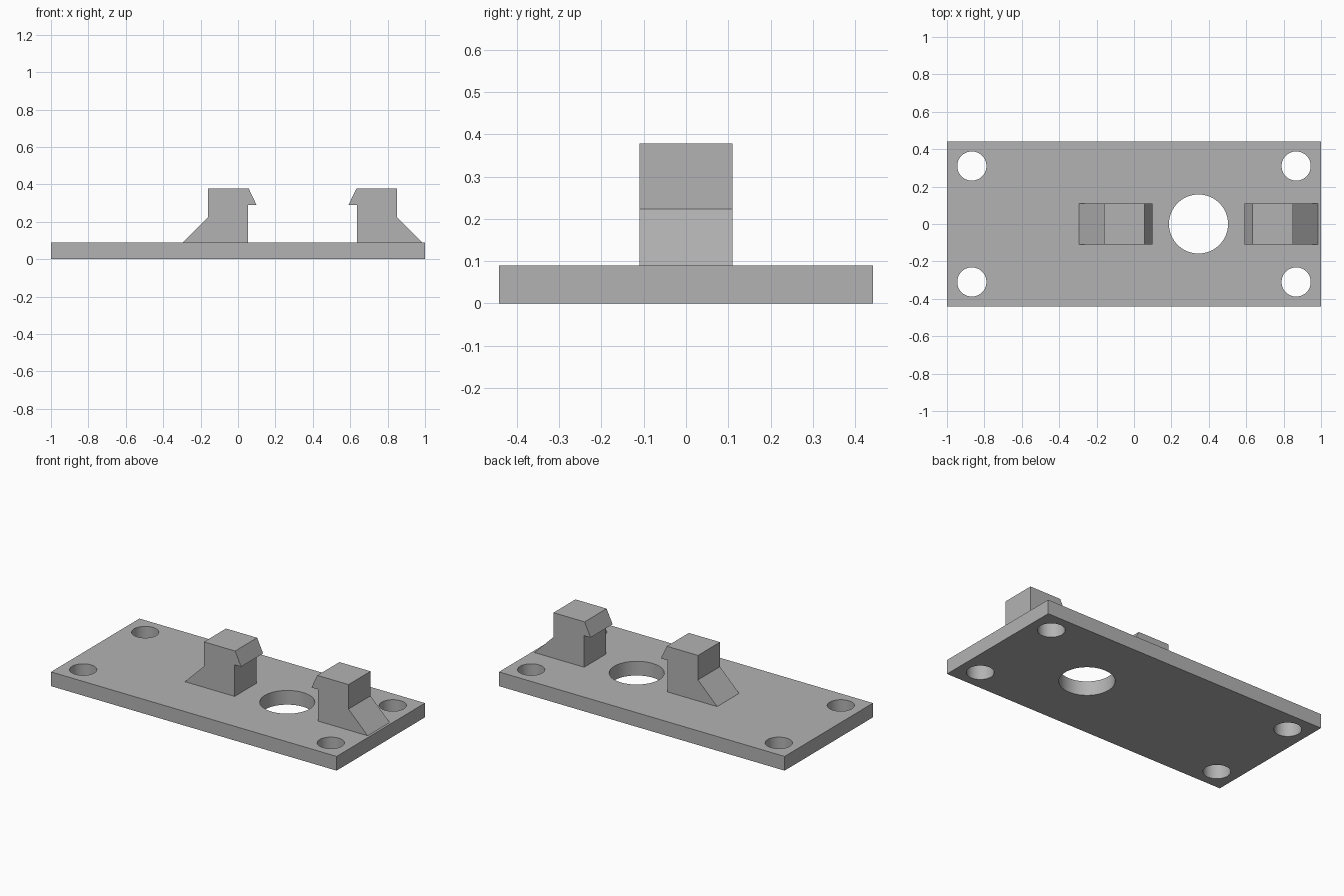
import bpy
import bmesh

cube = bpy.data.objects.get("Cube")
if cube:
    bpy.data.objects.remove(cube, do_unlink=True)

PLATE_TOP = 0.09
HOLE_X = 0.345  # centre of the large hole and of the clip pair

grey = bpy.data.materials.new("plain grey")
grey.use_nodes = True
colour = (0.45, 0.45, 0.45, 1)
grey.diffuse_color = colour
grey.node_tree.nodes["Principled BSDF"].inputs["Base Color"].default_value = colour


def clip(name, side):
    """Extrude the side profile of a clip; side +1 is the left clip, -1 the right."""
    profile = [(0.64, PLATE_TOP), (0.506, 0.223), (0.506, 0.378), (0.288, 0.378),
               (0.246, 0.29), (0.291, 0.29), (0.291, PLATE_TOP)]
    bm = bmesh.new()
    face = bm.faces.new([bm.verts.new((HOLE_X + side * x, -0.11, z)) for x, z in profile])
    moved = bmesh.ops.extrude_face_region(bm, geom=[face])["geom"]
    verts = [v for v in moved if isinstance(v, bmesh.types.BMVert)]
    bmesh.ops.translate(bm, verts=verts, vec=(0, 0.22, 0))
    bmesh.ops.recalc_face_normals(bm, faces=bm.faces)
    mesh = bpy.data.meshes.new(name)
    bm.to_mesh(mesh)
    bm.free()
    obj = bpy.data.objects.new(name, mesh)
    bpy.context.collection.objects.link(obj)
    mesh.materials.append(grey)


# Base plate
bpy.ops.mesh.primitive_cube_add(size=1, location=(0, 0, PLATE_TOP / 2))
plate = bpy.context.object
plate.name = "base_plate"
plate.scale = (2, 0.884, PLATE_TOP)
bpy.ops.object.transform_apply(location=True, rotation=False, scale=True)
plate.data.materials.append(grey)

# Four screw holes and one large hole
holes = [(x, y, 0.078) for x in (-0.867, 0.867) for y in (-0.31, 0.31)]
holes.append((HOLE_X, 0, 0.158))
cutters = []
for x, y, radius in holes:
    bpy.ops.mesh.primitive_cylinder_add(vertices=64, radius=radius, depth=0.4, location=(x, y, 0))
    cutter = bpy.context.object
    cutter.data.materials.append(grey)
    cut = plate.modifiers.new("hole", "BOOLEAN")
    cut.operation = "DIFFERENCE"
    cut.solver = "EXACT"
    cut.object = cutter
    cutters.append(cutter)

bpy.ops.object.select_all(action="DESELECT")
plate.select_set(True)
bpy.context.view_layer.objects.active = plate
for modifier in list(plate.modifiers):
    bpy.ops.object.modifier_apply(modifier=modifier.name)
for cutter in cutters:
    bpy.data.objects.remove(cutter, do_unlink=True)
bpy.ops.object.shade_smooth_by_angle(angle=0.5)

# Facing pair of hooked clips
clip("left_clip", 1)
clip("right_clip", -1)
